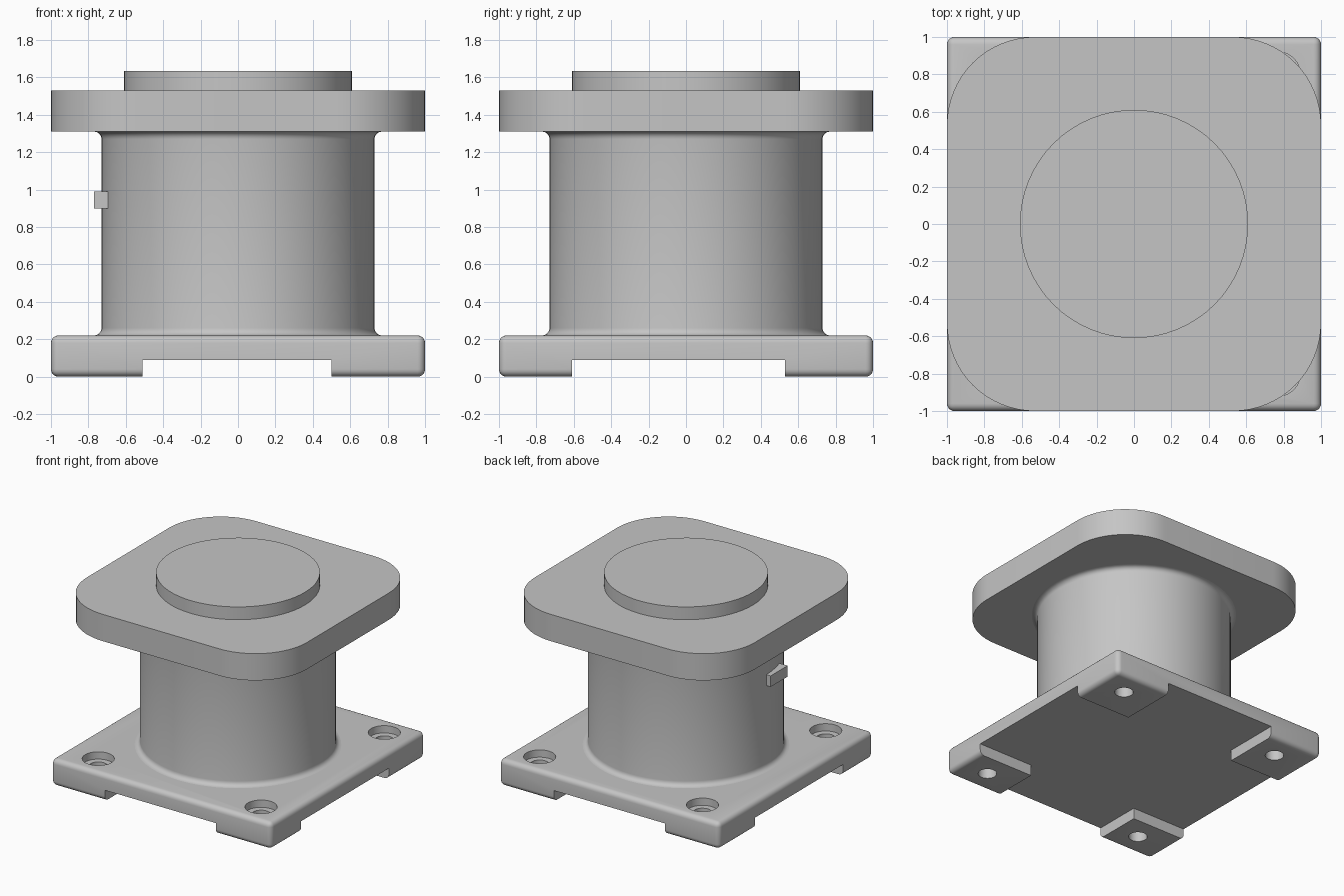
import bpy
import bmesh
from math import pi, sin, cos, radians
from mathutils import Vector

cube = bpy.data.objects.get("Cube")
if cube:
    bpy.data.objects.remove(cube, do_unlink=True)

steel = bpy.data.materials.new("plain grey metal")
steel.use_nodes = True
grey = (0.56, 0.56, 0.56, 1)
steel.diffuse_color = grey
steel.node_tree.nodes["Principled BSDF"].inputs["Base Color"].default_value = grey


def finish(name, bm):
    """Turn a bmesh into an object with the shared material."""
    bmesh.ops.recalc_face_normals(bm, faces=bm.faces)
    mesh = bpy.data.meshes.new(name)
    bm.to_mesh(mesh)
    bm.free()
    mesh.materials.append(steel)
    obj = bpy.data.objects.new(name, mesh)
    bpy.context.collection.objects.link(obj)
    return obj


def select(obj):
    bpy.ops.object.select_all(action='DESELECT')
    obj.select_set(True)
    bpy.context.view_layer.objects.active = obj


def smooth(obj):
    select(obj)
    bpy.ops.object.shade_smooth_by_angle(angle=radians(30))


def box(name, low, high, bevel=0):
    bm = bmesh.new()
    bmesh.ops.create_cube(bm, size=1)
    low, high = Vector(low), Vector(high)
    for v in bm.verts:
        v.co = (low + high) / 2 + v.co * (high - low)
    if bevel:
        bmesh.ops.bevel(bm, geom=bm.edges[:], offset=bevel, segments=5,
                        profile=0.5, affect='EDGES')
    return finish(name, bm)


def lathe(name, profile, centre=(0, 0), steps=64):
    """Spin a radius/height profile into a closed solid."""
    bm = bmesh.new()
    rings = []
    for r, z in profile:
        rings.append([bm.verts.new((centre[0] + r * cos(2 * pi * i / steps),
                                    centre[1] + r * sin(2 * pi * i / steps), z))
                      for i in range(steps)])
    for a, b in zip(rings, rings[1:]):
        for i in range(steps):
            j = (i + 1) % steps
            bm.faces.new((a[i], a[j], b[j], b[i]))
    bm.faces.new(rings[0])
    bm.faces.new(rings[-1])
    return finish(name, bm)


def cut(target, cutter):
    mod = target.modifiers.new("cut", 'BOOLEAN')
    mod.operation = 'DIFFERENCE'
    mod.solver = 'EXACT'
    mod.object = cutter
    cutter.hide_render = True
    select(target)
    bpy.ops.object.modifier_apply(modifier=mod.name)
    bpy.data.objects.remove(cutter, do_unlink=True)


base_top, flange_low, flange_top, disc_top = 0.22, 1.31, 1.53, 1.635

# Base plate with softened edges, standing on four corner pads
base = box("base_plate", (-1, -1, 0), (1, 1, base_top), bevel=0.04)
cut(base, box("slot_along_y", (-0.51, -2, -1), (0.5, 2, 0.09)))
cut(base, box("slot_along_x", (-2, -0.61, -1), (2, 0.53, 0.09)))

# Counterbored bolt holes through the pads
for x in (-0.71, 0.77):
    for y in (-0.8, 0.8):
        cut(base, lathe("bolt_hole", [(0.07, -0.1), (0.07, 0.16), (0.12, 0.16), (0.12, 0.3)],
                        centre=(x, y), steps=32))
smooth(base)

# Round column flaring into the plates with small fillets
radius, fillet = 0.73, 0.04
arc = [(radius + fillet * (1 - cos(t)), fillet * (1 - sin(t)))
       for t in [pi / 2 * k / 5 for k in range(5, -1, -1)]]
profile = [(r, base_top + z) for r, z in arc]
profile += [(r, flange_low - z) for r, z in reversed(arc)]
smooth(lathe("column", profile))

# Square flange with large rounded corners
corner, steps = 0.47, 16
bm = bmesh.new()
outline = []
for q in range(4):
    middle = pi / 4 + q * pi / 2
    cx = (1 - corner) * (1 if cos(middle) > 0 else -1)
    cy = (1 - corner) * (1 if sin(middle) > 0 else -1)
    for i in range(steps + 1):
        a = q * pi / 2 + pi / 2 * i / steps
        outline.append(bm.verts.new((cx + corner * cos(a), cy + corner * sin(a), flange_low)))
face = bm.faces.new(outline)
top = bmesh.ops.extrude_face_region(bm, geom=[face])["geom"]
for v in top:
    if isinstance(v, bmesh.types.BMVert):
        v.co.z = flange_top
# Extrusion can drop the starting face, so close any open rim
rim = [e for e in bm.edges if e.is_boundary]
if rim:
    bmesh.ops.holes_fill(bm, edges=rim, sides=0)
smooth(finish("top_flange", bm))

# Raised locating disc
smooth(lathe("locating_disc", [(0.61, flange_top), (0.61, disc_top)]))

# Small plain tag on the side of the column
box("side_tag", (-0.77, -0.22, 0.9), (-0.68, 0, 0.99))
